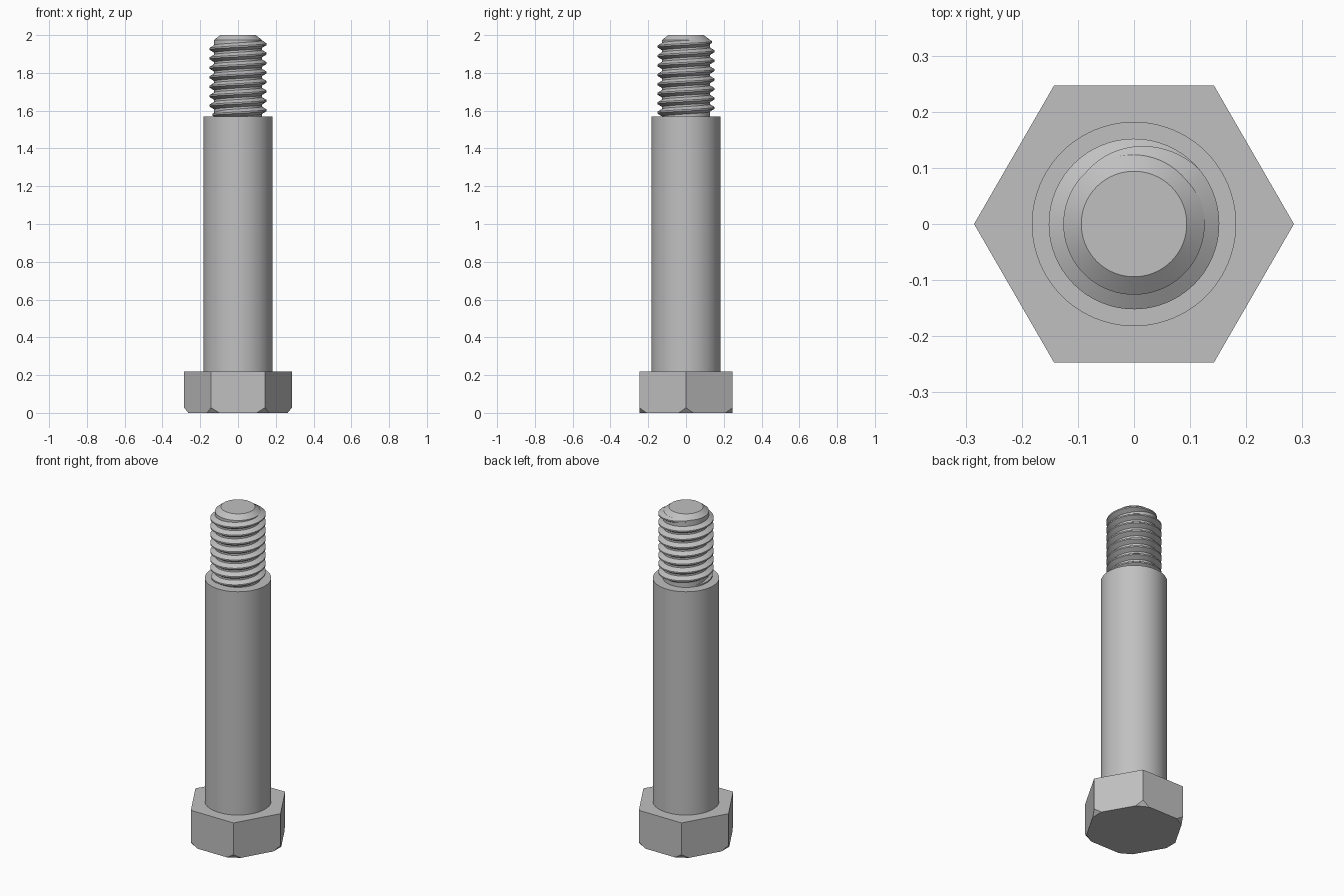
import bpy, bmesh, math
from mathutils import Vector

cube = bpy.data.objects.get("Cube")
if cube:
    bpy.data.objects.remove(cube)

steel = bpy.data.materials.new("grey steel")
steel.use_nodes = True
GREY = (0.53, 0.53, 0.53, 1)
steel.diffuse_color = GREY
steel.node_tree.nodes["Principled BSDF"].inputs["Base Color"].default_value = GREY


def finish(name, bm, smooth=True):
    bmesh.ops.recalc_face_normals(bm, faces=bm.faces)
    mesh = bpy.data.meshes.new(name)
    bm.to_mesh(mesh)
    bm.free()
    mesh.materials.append(steel)
    obj = bpy.data.objects.new(name, mesh)
    bpy.context.collection.objects.link(obj)
    if smooth:
        bpy.ops.object.select_all(action="DESELECT")
        obj.select_set(True)
        bpy.context.view_layer.objects.active = obj
        bpy.ops.object.shade_smooth_by_angle(angle=math.radians(30))
    return obj


def lathe(name, profile, sides=96):
    """Solid of revolution from (radius, height) points, capped at both ends."""
    bm = bmesh.new()
    rings = [[bm.verts.new((r * math.cos(math.tau * i / sides),
                            r * math.sin(math.tau * i / sides), z))
              for i in range(sides)] for r, z in profile]
    for low, high in zip(rings, rings[1:]):
        for i in range(sides):
            j = (i + 1) % sides
            bm.faces.new((low[i], low[j], high[j], high[i]))
    bm.faces.new(rings[0])
    bm.faces.new(rings[-1])
    return finish(name, bm)


# Hexagonal head with the lower corners chamfered
HEAD_R, HEAD_H = 0.285, 0.22
bm = bmesh.new()
corners = [Vector((math.cos(k * math.pi / 3), math.sin(k * math.pi / 3), 0))
           for k in range(6)]
base = bm.faces.new([bm.verts.new(c * HEAD_R) for c in corners])
top = bmesh.ops.extrude_face_region(bm, geom=[base], use_keep_orig=True)["geom"]
bmesh.ops.translate(bm, vec=(0, 0, HEAD_H),
                    verts=[v for v in top if isinstance(v, bmesh.types.BMVert)])
bmesh.ops.recalc_face_normals(bm, faces=bm.faces)
for c in corners:
    cut = bmesh.ops.bisect_plane(
        bm, geom=bm.verts[:] + bm.edges[:] + bm.faces[:],
        plane_co=c * (HEAD_R - 0.022), plane_no=c - Vector((0, 0, 0.8)),
        clear_outer=True)["geom_cut"]
    bmesh.ops.holes_fill(bm, edges=[e for e in cut if isinstance(e, bmesh.types.BMEdge)])
finish("hex_head", bm, smooth=False)

# Plain shank and the threaded core with its chamfered tip
lathe("shank", [(0.182, 0.215), (0.182, 1.57)])
lathe("thread_core", [(0.126, 1.56), (0.126, 1.975), (0.094, 2.0)])

# Right-handed helical thread ridge, fading into the core at both ends
PITCH, ROOT, CREST = 0.05, 0.124, 0.152
START, END = math.radians(-220), math.radians(7 * 360 + 140)
FADE = math.radians(100)
STEPS = 640
bm = bmesh.new()
sections = []
for i in range(STEPS + 1):
    t = START + (END - START) * i / STEPS
    z = 1.602 + PITCH * t / math.tau
    f = max(0.03, min(1, (t - START) / FADE, (END - t) / FADE))
    crest = ROOT + (CREST - ROOT) * f
    half = 0.004 + 0.017 * f
    section = [(ROOT - 0.006, -half), (ROOT, -half), (crest, -0.004),
               (crest, 0.004), (ROOT, half), (ROOT - 0.006, half)]
    sections.append([bm.verts.new((r * math.cos(t), r * math.sin(t), z + dz))
                     for r, dz in section])
for a, b in zip(sections, sections[1:]):
    for k in range(len(a)):
        m = (k + 1) % len(a)
        bm.faces.new((a[k], a[m], b[m], b[k]))
bm.faces.new(sections[0])
bm.faces.new(sections[-1])
finish("thread", bm)
